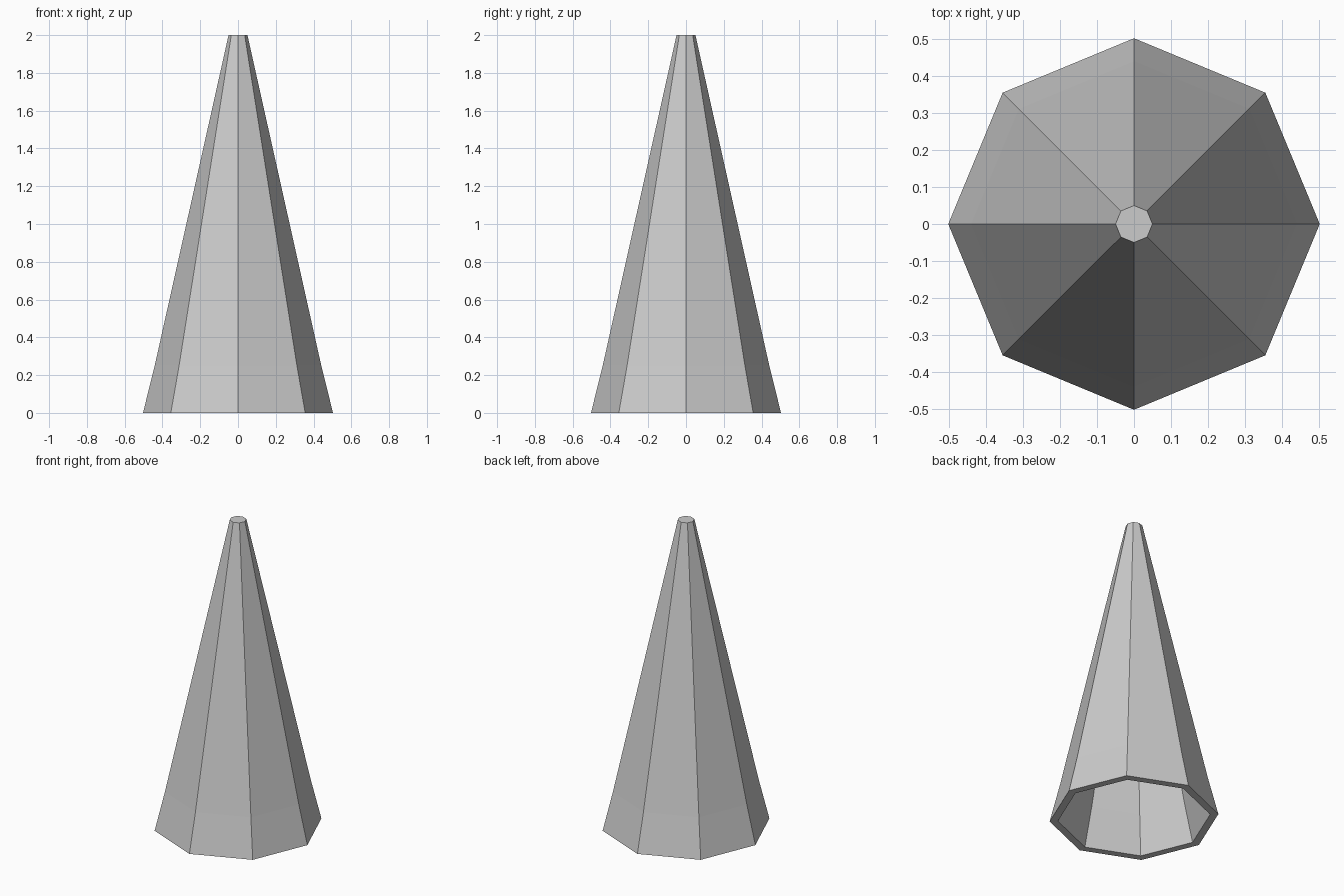
import bpy, bmesh, math

if "Cube" in bpy.data.objects:
    bpy.data.objects.remove(bpy.data.objects["Cube"])

SIDES = 8
# (radius, height) profile: inner tip, down the hollow, across the rim, up the outside
profile = [(0.012, 1.95), (0.39, 0.25), (0.454, 0.0),
           (0.503, 0.0), (0.441, 0.25), (0.05, 2.0)]

bm = bmesh.new()
rings = [[bm.verts.new((r * math.cos(i * math.tau / SIDES),
                        r * math.sin(i * math.tau / SIDES), z))
          for i in range(SIDES)] for r, z in profile]

# walls between neighbouring rings
for a, b in zip(rings, rings[1:]):
    for i in range(SIDES):
        j = (i + 1) % SIDES
        bm.faces.new((a[i], a[j], b[j], b[i]))

# flat top and inner tip
bm.faces.new(rings[0])
bm.faces.new(rings[-1])
bmesh.ops.recalc_face_normals(bm, faces=bm.faces)

mesh = bpy.data.meshes.new("hollow_spire")
bm.to_mesh(mesh)
bm.free()
spire = bpy.data.objects.new("hollow_spire", mesh)
bpy.context.collection.objects.link(spire)
